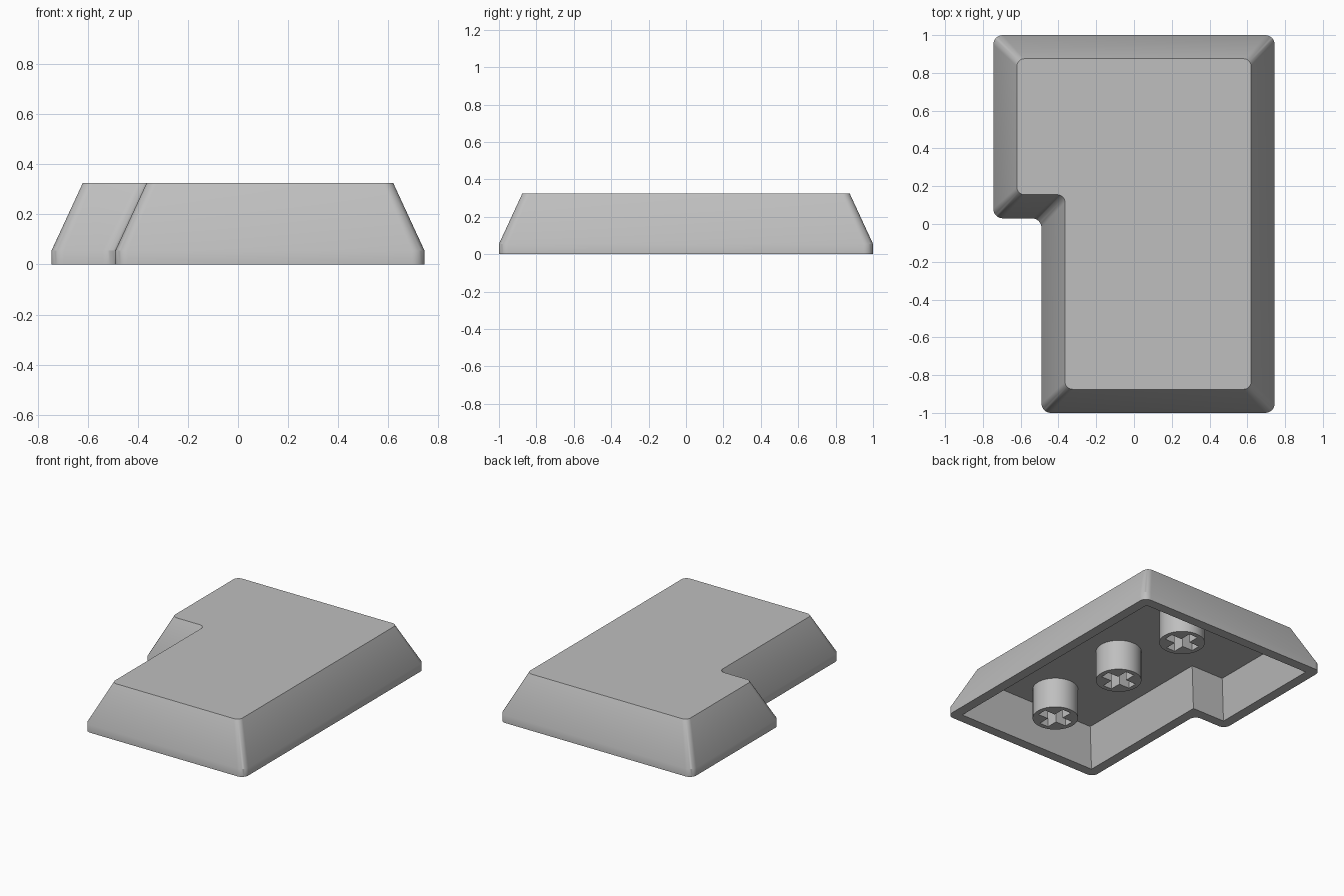
import bpy, bmesh, math
from mathutils import Vector

if "Cube" in bpy.data.objects:
    bpy.data.objects.remove(bpy.data.objects["Cube"])

grey = bpy.data.materials.new("grey_plastic")
grey.use_nodes = True
GREY = (0.52, 0.52, 0.52, 1)
grey.diffuse_color = GREY
grey.node_tree.nodes["Principled BSDF"].inputs["Base Color"].default_value = GREY

# Footprint corners: x, y, and the inward direction of each corner
CORNERS = [(-0.49, -1, 1, 1), (0.745, -1, -1, 1), (0.745, 1, -1, -1),
           (-0.745, 1, 1, -1), (-0.745, 0.03, 1, 1), (-0.49, 0.03, 1, 1)]
ARC_STEPS = 8


def outline(inset, radius):
    """Footprint moved inward by inset, with every corner rounded."""
    pts = [Vector((x + sx * inset, y + sy * inset)) for x, y, sx, sy in CORNERS]
    loop = []
    for i, p in enumerate(pts):
        u = (pts[i - 1] - p).normalized() * radius
        v = (pts[(i + 1) % len(pts)] - p).normalized() * radius
        for k in range(ARC_STEPS + 1):
            a = math.pi / 2 * k / ARC_STEPS
            loop.append(p + u + v - v * math.cos(a) - u * math.sin(a))
    return loop


def loft(name, sections):
    """Closed solid through (loop, height) sections, capped at both ends."""
    bm = bmesh.new()
    rings = [[bm.verts.new((p.x, p.y, z)) for p in loop] for loop, z in sections]
    for low, high in zip(rings, rings[1:]):
        for i in range(len(low)):
            j = (i + 1) % len(low)
            bm.faces.new((low[i], low[j], high[j], high[i]))
    bm.faces.new(rings[0])
    bm.faces.new(rings[-1])
    bmesh.ops.remove_doubles(bm, verts=bm.verts[:], dist=0.0005)
    bmesh.ops.recalc_face_normals(bm, faces=bm.faces[:])
    mesh = bpy.data.meshes.new(name)
    bm.to_mesh(mesh)
    bm.free()
    mesh.materials.append(grey)
    obj = bpy.data.objects.new(name, mesh)
    bpy.context.collection.objects.link(obj)
    return obj


def select_only(obj):
    bpy.ops.object.select_all(action="DESELECT")
    obj.select_set(True)
    bpy.context.view_layer.objects.active = obj


def smooth(obj):
    select_only(obj)
    bpy.ops.object.shade_smooth_by_angle(angle=math.radians(32))


# Shell: top face, sloped sides, short skirt, flat rim, hollow underside
TOP, FLOOR = 0.325, 0.265
shell = loft("cap_shell", [
    (outline(0.125, 0.04), TOP),
    (outline(0, 0.05), 0.055),
    (outline(0, 0.05), 0),
    (outline(0.07, 0), 0),
    (outline(0.137, 0), FLOOR),
])
smooth(shell)

# Round stem with a cross-shaped socket, cut once and shared
STEM_BOTTOM = 0.05
ring = [Vector((math.cos(a), math.sin(a))) * 0.148
        for a in (math.tau * i / 40 for i in range(40))]
stem = loft("stem_middle", [(ring, STEM_BOTTOM), (ring, FLOOR + 0.01)])

w, h = 0.034, 0.115
arm = [Vector((h, -w)), Vector((h, w)), Vector((w, w))]
cross = []
for quarter in range(4):
    for p in arm:
        x, y = p
        for _ in range(quarter):
            x, y = -y, x
        cross.append(Vector((x, y)))
cutter = loft("socket_cutter", [(cross, STEM_BOTTOM - 0.05), (cross, FLOOR - 0.015)])
cutter.hide_render = True

cut = stem.modifiers.new("socket", "BOOLEAN")
cut.operation = "DIFFERENCE"
cut.solver = "EXACT"
cut.object = cutter
select_only(stem)
bpy.ops.object.modifier_apply(modifier=cut.name)
bpy.data.objects.remove(cutter)
smooth(stem)

# Three stems in a row under the wide column
stem.location = (0.13, 0, 0)
for name, y in (("stem_front", -0.64), ("stem_back", 0.64)):
    copy = stem.copy()
    copy.name = name
    copy.location.y = y
    bpy.context.collection.objects.link(copy)
